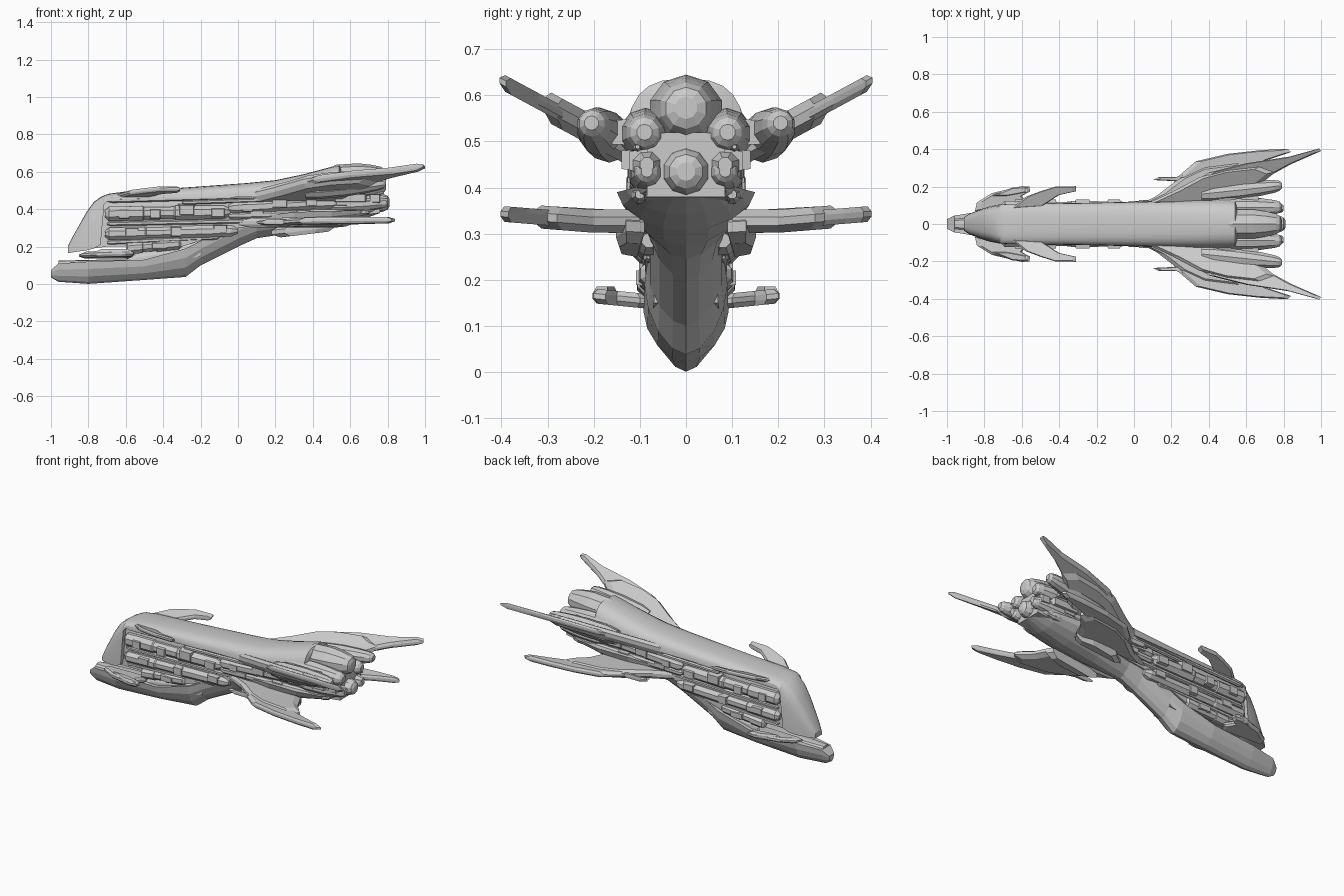
import bpy, bmesh, math, random
from mathutils import Vector

if "Cube" in bpy.data.objects:
    bpy.data.objects.remove(bpy.data.objects["Cube"])

random.seed(4)


def finish(name, bm, mirror=False, smooth=False):
    bmesh.ops.recalc_face_normals(bm, faces=bm.faces)
    me = bpy.data.meshes.new(name)
    bm.to_mesh(me)
    bm.free()
    ob = bpy.data.objects.new(name, me)
    bpy.context.collection.objects.link(ob)
    if mirror:
        m = ob.modifiers.new("Mirror", 'MIRROR')
        m.use_axis = (False, True, False)
        m.use_mirror_merge = False
    if smooth:
        bpy.ops.object.select_all(action='DESELECT')
        ob.select_set(True)
        bpy.context.view_layer.objects.active = ob
        bpy.ops.object.shade_smooth_by_angle(angle=math.radians(24))
    return ob


def skin(bm, rings):
    vs = [[bm.verts.new(p) for p in r] for r in rings]
    n = len(vs[0])
    for a, b in zip(vs, vs[1:]):
        for i in range(n):
            j = (i + 1) % n
            bm.faces.new((a[i], a[j], b[j], b[i]))
    bm.faces.new(vs[0])
    bm.faces.new(vs[-1])


def dome_loft(name, stations, power, n=12, smooth=True):
    """Stations (x, half width, flat side z, crown z[, power]) joined by arched sections."""
    bm, rings = bmesh.new(), []
    for x, w, z0, z1, *own in stations:
        p, ring = (own[0] if own else power), []
        for k in range(n + 1):
            c, s = math.cos(math.pi * k / n), max(0, math.sin(math.pi * k / n))
            ring.append((x, math.copysign(abs(c) ** p, c) * w, z0 + (z1 - z0) * s ** p))
        rings.append(ring)
    skin(bm, rings)
    return finish(name, bm, smooth=smooth)


def tube(bm, a, b, profile, sides=8):
    """Lathed tube from a to b; profile holds (fraction, radius)."""
    a, b = Vector(a), Vector(b)
    rings = []
    for f, r in profile:
        c = a.lerp(b, f)
        rings.append([(c.x, c.y + r * math.cos(2 * math.pi * (k + .5) / sides),
                       c.z + r * math.sin(2 * math.pi * (k + .5) / sides)) for k in range(sides)])
    skin(bm, rings)


def box(bm, c, s):
    vs = bmesh.ops.create_cube(bm, size=1)['verts']
    for v in vs:
        k = .8 if v.co.y > 0 else 1
        v.co = Vector((v.co.x * s[0] * k, v.co.y * s[1], v.co.z * s[2] * k)) + Vector(c)


def plate(name, outline, height, thick, inset=.75):
    """Bevelled blade: outline in (x, y), height(x, y) gives its middle z."""
    bm = bmesh.new()
    cx = sum(p[0] for p in outline) / len(outline)
    cy = sum(p[1] for p in outline) / len(outline)
    rings = []
    for k, dz in ((inset, -thick), (1, -thick * .35), (1, thick * .35), (inset, thick)):
        ring = []
        for x, y in outline:
            px, py = cx + (x - cx) * k, cy + (y - cy) * k
            ring.append((px, py, height(px, py) + dz))
        rings.append(ring)
    skin(bm, rings)
    return finish(name, bm, mirror=True)


# Upper shell with the drooping nose
dome_loft("upper_shell", [
    (-.91, .035, .165, .2), (-.88, .055, .17, .26, .65), (-.81, .083, .18, .385, .55),
    (-.77, .095, .19, .44, .48), (-.735, .102, .21, .465, .42), (-.715, .104, .425, .474, .6),
    (-.69, .106, .45, .483), (-.6, .108, .455, .495), (-.3, .112, .46, .515),
    (.05, .12, .465, .54), (.2, .125, .465, .555), (.35, .13, .47, .587),
    (.5, .132, .475, .627), (.54, .13, .475, .636), (.55, .1, .48, .625)], .7)

# Lower jaw and keel
dome_loft("lower_keel", [
    (-1, .025, .075, .035), (-.96, .045, .11, .012), (-.8, .07, .12, .001), (-.5, .092, .13, .022),
    (-.28, .09, .19, .038), (-.2, .085, .23, .1), (0, .085, .33, .2), (.1, .1, .36, .245),
    (.3, .14, .385, .275), (.5, .15, .39, .305), (.65, .13, .395, .34), (.76, .08, .41, .38)],
    1.15, 8, False)
dome_loft("jaw_deck", [(-.96, .03, .06, .125), (-.75, .05, .06, .13), (-.6, .06, .1, .13),
                       (-.55, .07, .1, .165), (-.4, .075, .1, .2), (-.2, .07, .15, .24)], .5, 8, False)

# Inner core behind the side trenches
dome_loft("inner_core", [(-.78, .07, .19, .42), (-.7, .085, .2, .46), (-.3, .088, .2, .48),
                         (0, .09, .3, .5), (.4, .1, .34, .53), (.76, .085, .38, .52)], .3, 12, False)

# Side conduits with clamps: start, end, radius, clamp count
rows = [((-.71, .085, .375), (-.04, .085, .385), .042, 4),
        ((-.05, .09, .405), (.8, .085, .45), .036, 5),
        ((-.71, .085, .268), (0, .08, .285), .036, 3),
        ((-.05, .095, .365), (.7, .1, .385), .022, 3),
        ((-.6, .075, .19), (-.3, .07, .215), .034, 1)]
for i, (a, b, r, n) in enumerate(rows):
    bm = bmesh.new()
    tube(bm, a, b, [(0, r * .5), (.03, r), (.3, r), (.31, r * .85), (.55, r * .85),
                    (.56, r), (.95, r * .9), (1, r * .45)])
    for k in range(n):
        c = Vector(a).lerp(Vector(b), (k + .6) / n)
        box(bm, c + Vector((0, r * .5, random.uniform(-.2, .4) * r)),
            (random.uniform(.06, .1), r * 1.15, r * random.uniform(1.1, 1.6)))
    finish("side_conduit_%d" % (i + 1), bm, mirror=True)

# Thin rails along the trench
bm = bmesh.new()
for a, b, r in [((-.7, .095, .445), (.78, .105, .488), .012), ((-.7, .09, .322), (.2, .09, .34), .012),
                ((-.3, .1, .435), (.45, .115, .46), .011), ((-.7, .085, .222), (-.1, .08, .25), .012)]:
    tube(bm, a, b, [(0, r * .4), (.02, r), (.98, r), (1, r * .4)], 6)
finish("side_rails", bm, mirror=True)

# Wings: broad root panels plus long blades
up = lambda x, y: .495 + (y - .15) * .54
plate("upper_wing_root", [(.05, .1), (.2, .17), (.35, .25), (.5, .29), (.68, .31), (.76, .28),
                          (.66, .2), (.55, .1)], up, .034, .82)
plate("upper_wing_blade", [(.28, .2), (.4, .275), (.6, .325), (.83, .36), (.99, .404), (1, .39),
                           (.84, .32), (.74, .265), (.5, .18)], up, .018, .88)
low = lambda x, y: .327 + max(0, y - .2) * .08
plate("lower_wing_root", [(0, .09), (.12, .15), (.25, .25), (.38, .31), (.58, .335), (.62, .28),
                          (.55, .2), (.5, .1)], low, .025, .82)
plate("lower_wing_blade", [(.22, .24), (.33, .335), (.5, .375), (.68, .395), (.82, .402), (.84, .385),
                           (.72, .345), (.58, .29), (.4, .22)], low, .017, .88)
plate("wing_spike", [(.1, .235), (.13, .25), (.22, .25), (.32, .28), (.3, .22), (.2, .23)], low, .013)
plate("belly_fin", [(.18, .1), (.25, .145), (.42, .152), (.52, .13), (.5, .09)],
      lambda x, y: .29 + (x - .3) * .12, .032)

# Small forward fins
plate("nose_fin", [(-.85, .07), (-.84, .115), (-.76, .165), (-.6, .203), (-.56, .2), (-.555, .175),
                   (-.6, .15), (-.56, .1), (-.58, .06)], lambda x, y: .155 + (y - .1) * .1, .016, .85)
plate("nose_fin_pod", [(-.76, .15), (-.65, .195), (-.57, .2), (-.57, .17), (-.68, .15)],
      lambda x, y: .168, .018)
plate("cheek_fin", [(-.66, .08), (-.58, .145), (-.5, .175), (-.42, .2), (-.31, .202), (-.31, .175),
                    (-.4, .155), (-.5, .09)], lambda x, y: .475 + (y - .1) * .35, .013, .88)

# Rear engines
bell = [(0, .8), (.15, 1), (.5, 1), (.6, .95), (.75, .85), (.9, .7), (.97, .55), (1, .3)]
for name, a, b, r, mir in [("top_engine", (.48, 0, .553), (.79, 0, .573), .082, False),
                           ("bottom_engine", (.45, 0, .43), (.81, 0, .435), .068, False),
                           ("inner_engine", (.4, .085, .51), (.79, .09, .52), .058, True),
                           ("outer_engine", (.36, .16, .5), (.79, .205, .54), .052, True),
                           ("low_side_engine", (.5, .08, .42), (.8, .085, .435), .042, True)]:
    bm = bmesh.new()
    tube(bm, a, b, [(f, r * k) for f, k in bell], 10)
    finish(name, bm, mirror=mir)

# Wing pod struts
bm = bmesh.new()
for x in (.5, .62):
    box(bm, (x, .14, .52), (.1, .12, .06))
box(bm, (.6, .1, .46), (.2, .08, .05))
finish("engine_struts", bm, mirror=True)
